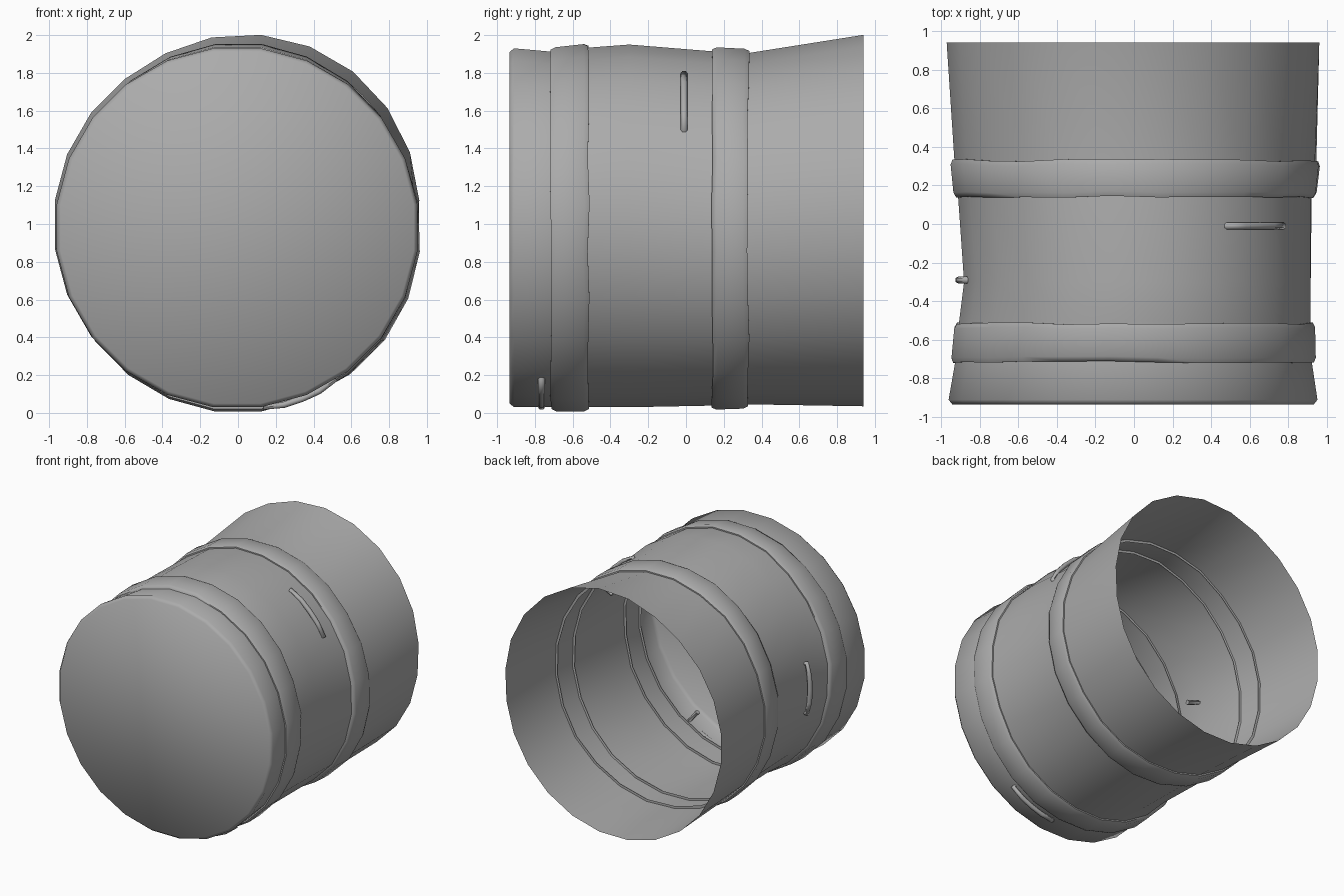
import bpy, bmesh, math, random

if "Cube" in bpy.data.objects:
    bpy.data.objects.remove(bpy.data.objects["Cube"])
random.seed(4)
N = 24

# Barrel stations: y, x min, x max, z min, z max, bulge angle (deg), bulge amount
STATIONS = [
    (-0.935, -0.94, 0.93, 0.05, 1.91, 0, 0),
    (-0.91, -0.96, 0.95, 0.03, 1.93, 0, 0),
    (-0.71, -0.925, 0.92, 0.03, 1.912, 0, 0),
    (-0.50, -0.905, 0.915, 0.03, 1.935, 0, 0),
    (-0.30, -0.88, 0.915, 0.03, 1.95, 0, 0),
    (0.13, -0.91, 0.91, 0.045, 1.915, -40, 0.015),
    (0.33, -0.93, 0.93, 0.055, 1.905, -40, 0.022),
    (0.94, -0.97, 0.95, 0.035, 1.96, 60, 0.05),
]

# Dark grey sheet metal
metal = bpy.data.materials.new("dark_metal")
metal.diffuse_color = (0.41, 0.41, 0.41, 1)
metal.use_nodes = True
metal.node_tree.nodes["Principled BSDF"].inputs["Base Color"].default_value = metal.diffuse_color


def station_point(s, a, off=0.0):
    y, x0, x1, z0, z1, ba, b = s
    k = math.cos(math.pi / N)
    diff = abs(math.remainder(a - math.radians(ba), 2 * math.pi))
    d = off + (b * math.cos(1.5 * diff) if diff < math.pi / 3 else 0)
    return ((x0 + x1) / 2 + ((x1 - x0) / 2 / k + d) * math.cos(a), y,
            (z0 + z1) / 2 + ((z1 - z0) / 2 / k + d) * math.sin(a))


def wall_point(y, a, off=0.0):
    for s, t in zip(STATIONS, STATIONS[1:]):
        if y <= t[0]:
            f = (y - s[0]) / (t[0] - s[0])
            p, q = station_point(s, a, off), station_point(t, a, off)
            return tuple(u + (v - u) * f for u, v in zip(p, q))


def activate(ob):
    bpy.ops.object.select_all(action='DESELECT')
    ob.select_set(True)
    bpy.context.view_layer.objects.active = ob


def finish(ob):
    activate(ob)
    bpy.ops.object.shade_smooth_by_angle(angle=math.radians(62))
    ob.data.materials.clear()
    ob.data.materials.append(metal)


def loft(name, rings, cap=False):
    bm = bmesh.new()
    vs = [[bm.verts.new(p) for p in r] for r in rings]
    for r, s in zip(vs, vs[1:]):
        for i in range(N):
            j = (i + 1) % N
            bm.faces.new((r[i], s[i], s[j], r[j]))
    if cap:
        bm.faces.new(vs[0])
    me = bpy.data.meshes.new(name)
    bm.to_mesh(me)
    bm.free()
    ob = bpy.data.objects.new(name, me)
    bpy.context.collection.objects.link(ob)
    finish(ob)


angles = [2 * math.pi * (i + 0.5) / N for i in range(N)]

# Dented thin-walled barrel, closed at the front and open at the back
loft("barrel_body", [[station_point(s, a) for a in angles] for s in STATIONS], cap=True)


# Hoops: open channel strips whose lips poke through the wall
def hoop(name, y0, y1):
    j0 = [random.uniform(-0.006, 0.006) for _ in angles]
    j1 = [random.uniform(-0.006, 0.006) for _ in angles]
    profile = [(0, 0, -0.02), (0, 0, 0.01), (0, 0.025, 0.022),
               (1, -0.025, 0.022), (1, 0, 0.01), (1, 0, -0.02)]
    rings = []
    for end, dy, off in profile:
        base, jit = ((y0, j0), (y1, j1))[end]
        rings.append([wall_point(base + dy + jit[i], a, off) for i, a in enumerate(angles)])
    loft(name, rings)


hoop("front_hoop", -0.715, -0.515)
hoop("back_hoop", 0.14, 0.33)


# Staples: bent rods with both legs pushed through the wall
def staple(name, y, a0, a1, off):
    pts = []
    for i in range(5):
        a = math.radians(a0 + (a1 - a0) * i / 4)
        pts.append(wall_point(y, a, off - (0.008 if i in (0, 4) else 0)))
    first = wall_point(y, math.radians(a0 + 1), -0.12)
    last = wall_point(y, math.radians(a1 - 1), -0.12)
    pts = [first] + pts + [last]
    cu = bpy.data.curves.new(name, 'CURVE')
    cu.dimensions = '3D'
    cu.bevel_depth = 0.019
    cu.bevel_resolution = 1
    cu.use_fill_caps = True
    sp = cu.splines.new('POLY')
    sp.points.add(len(pts) - 1)
    for p, c in zip(sp.points, pts):
        p.co = (*c, 1)
    ob = bpy.data.objects.new(name, cu)
    bpy.context.collection.objects.link(ob)
    activate(ob)
    bpy.ops.object.convert(target='MESH')
    finish(bpy.context.view_layer.objects.active)


staple("upper_right_staple", -0.01, 33, 58.5, 0.008)
staple("lower_right_staple", -0.765, -81, -57, 0.012)
staple("left_staple", -0.29, 168, 192, 0.02)
